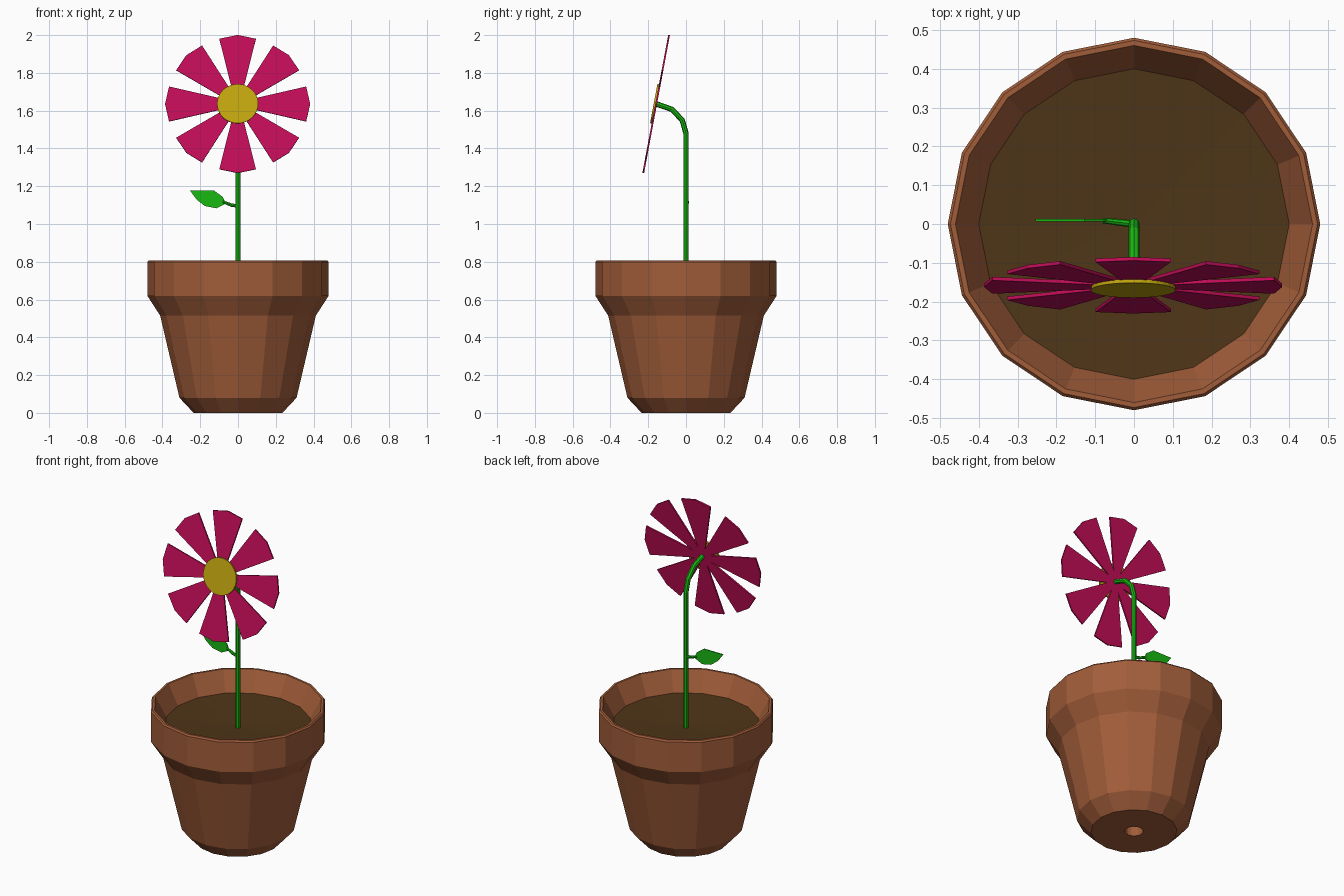
import bpy, bmesh
from math import sin, cos, pi, radians
from mathutils import Matrix, Vector

if "Cube" in bpy.data.objects:
    bpy.data.objects.remove(bpy.data.objects["Cube"])


def paint(obj, name, rgb):
    mat = bpy.data.materials.get(name) or bpy.data.materials.new(name)
    mat.diffuse_color = (*rgb, 1)
    mat.use_nodes = True
    mat.node_tree.nodes["Principled BSDF"].inputs["Base Color"].default_value = mat.diffuse_color
    obj.data.materials.append(mat)


def finish(bm, name, mat, rgb):
    bmesh.ops.remove_doubles(bm, verts=bm.verts, dist=1e-5)
    bmesh.ops.recalc_face_normals(bm, faces=bm.faces)
    mesh = bpy.data.meshes.new(name)
    bm.to_mesh(mesh)
    bm.free()
    obj = bpy.data.objects.new(name, mesh)
    bpy.context.collection.objects.link(obj)
    paint(obj, mat, rgb)
    return obj


def lathe(name, profile, mat, rgb, closed, sides=16):
    """Revolve (radius, z) points around the z axis."""
    bm = bmesh.new()
    pts = profile + profile[:1] if closed else profile
    vs = [bm.verts.new((r, 0, z)) for r, z in pts]
    es = [bm.edges.new(p) for p in zip(vs, vs[1:])]
    bmesh.ops.spin(bm, geom=vs + es, cent=(0, 0, 0), axis=(0, 0, 1),
                   angle=2 * pi, steps=sides)
    return finish(bm, name, mat, rgb)


def slab(bm, outline, thickness, matrix):
    """Thin plate from a flat (x, z) outline, thickness along y."""
    front = [bm.verts.new(matrix @ Vector((x, -thickness / 2, z))) for x, z in outline]
    back = [bm.verts.new(matrix @ Vector((x, thickness / 2, z))) for x, z in outline]
    bm.faces.new(front)
    bm.faces.new(back[::-1])
    for i in range(len(outline)):
        j = (i + 1) % len(outline)
        bm.faces.new((front[i], back[i], back[j], front[j]))


def tube(name, points, radius, mat, rgb):
    """Eight-sided tube along points of (x, y, z, radius factor)."""
    cu = bpy.data.curves.new(name, 'CURVE')
    cu.dimensions = '3D'
    cu.bevel_depth = radius
    cu.bevel_resolution = 2
    cu.use_fill_caps = True
    sp = cu.splines.new('POLY')
    sp.use_smooth = False
    sp.points.add(len(points) - 1)
    for p, (x, y, z, f) in zip(sp.points, points):
        p.co = (x, y, z, 1)
        p.radius = f
    obj = bpy.data.objects.new(name, cu)
    bpy.context.collection.objects.link(obj)
    paint(obj, mat, rgb)


GREEN = (0.01, 0.48, 0.006)

# Pot with thick wall and drain hole
lathe("pot", [(0.05, 0), (0.235, 0), (0.31, 0.08), (0.412, 0.515), (0.48, 0.62),
              (0.48, 0.798), (0.473, 0.807), (0.46, 0.807), (0.40, 0.69),
              (0.28, 0.1), (0.05, 0.06)],
      "terracotta", (0.36, 0.11, 0.042), True)

# Soil, slightly dished
lathe("soil", [(0, 0.67), (0.402, 0.69)], "earth", (0.078, 0.036, 0.009), False)

# Stem bending forward to the flower
tube("stem", [(0, 0, 0.66, 1), (0, 0, 1.48, 1), (0, -0.02, 1.55, 1),
              (0, -0.075, 1.607, 1), (0, -0.155, 1.635, 1)], 0.0145, "leaf_green", GREEN)

# Leaf stalk and leaf
tube("leaf_stalk", [(0, 0, 1.095, 1), (-0.035, 0.004, 1.1, 1), (-0.08, 0.009, 1.118, 0.8)],
     0.009, "leaf_green", GREEN)
bm = bmesh.new()
slab(bm, [(-0.254, 1.177), (-0.217, 1.127), (-0.175, 1.095), (-0.115, 1.083),
          (-0.065, 1.108), (-0.08, 1.143), (-0.127, 1.177)], 0.006,
     Matrix.Translation((0, 0.01, 0)))
finish(bm, "leaf", "leaf_green", GREEN)

# Flower head frame: leans back, facing front and slightly up
head = (Matrix.Translation((-0.002, -0.158, 1.635)) @ Matrix.Rotation(radians(-10.6), 4, 'X')
        @ Matrix.Diagonal((1, 1, 0.967, 1)))

# Eight petals around the head
bm = bmesh.new()
petal = [(-0.012, 0.01), (0.012, 0.01), (0.097, 0.363), (0, 0.384), (-0.097, 0.363)]
for i in range(8):
    slab(bm, petal, 0.009, head @ Matrix.Rotation(i * pi / 4, 4, 'Y'))
finish(bm, "petals", "petal_pink", (0.55, 0.004, 0.098))

# Yellow centre disc
bm = bmesh.new()
disc = [(0.109 * cos(a * pi / 16), 0.109 * sin(a * pi / 16)) for a in range(32)]
slab(bm, disc, 0.01, head @ Matrix.Translation((0, -0.008, 0)))
finish(bm, "flower_centre", "pollen_yellow", (0.55, 0.39, 0.005))
